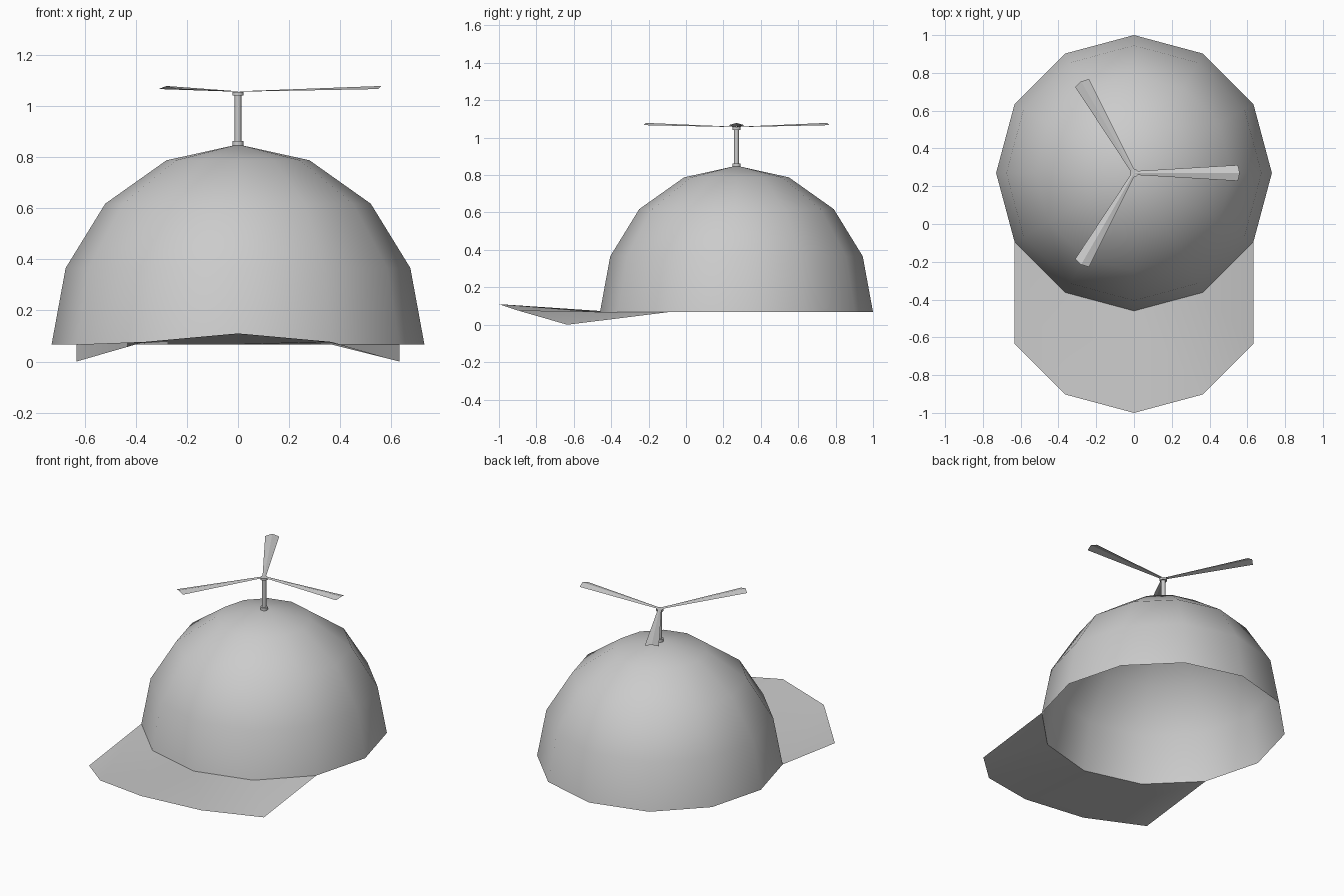
import bpy, bmesh
from math import radians, pi, sin, cos
from mathutils import Matrix, Vector

if "Cube" in bpy.data.objects:
    bpy.data.objects.remove(bpy.data.objects["Cube"])

CY = 0.27      # y of the crown axis
R = 0.73       # crown rim radius
RIM_Z = 0.067


def finish(bm, name, smooth_angle=None, up=False):
    bmesh.ops.remove_doubles(bm, verts=bm.verts, dist=1e-4)
    if up:   # open sheets: faces look upward
        bm.normal_update()
        bmesh.ops.reverse_faces(bm, faces=[f for f in bm.faces if f.normal.z < 0])
    else:
        bmesh.ops.recalc_face_normals(bm, faces=bm.faces)
    me = bpy.data.meshes.new(name)
    bm.to_mesh(me)
    bm.free()
    ob = bpy.data.objects.new(name, me)
    bpy.context.collection.objects.link(ob)
    if smooth_angle:
        bpy.ops.object.select_all(action='DESELECT')
        ob.select_set(True)
        bpy.context.view_layer.objects.active = ob
        bpy.ops.object.shade_smooth_by_angle(angle=radians(smooth_angle))
    return ob


def lathe(name, profile, sides, smooth_angle):
    """Spin an (r, z) profile round the crown axis."""
    bm = bmesh.new()
    vs = [bm.verts.new((r, CY, z)) for r, z in profile]
    es = [bm.edges.new(p) for p in zip(vs, vs[1:])]
    bmesh.ops.spin(bm, geom=vs + es, cent=(0, CY, 0), axis=(0, 0, 1),
                   angle=2 * pi, steps=sides, use_merge=False)
    return finish(bm, name, smooth_angle)


# Crown: open twelve-sided dome
lathe("crown", [(R, RIM_Z), (0.675, 0.366), (0.52, 0.618), (0.28, 0.788), (0, 0.85)], 12, 50)

# Spindle with a collar at each end
lathe("spindle", [(0, 0.845), (0.022, 0.845), (0.022, 0.863), (0.013, 0.863),
                  (0.013, 1.042), (0.022, 1.042), (0.022, 1.056), (0, 1.056)], 12, 40)

# Visor: thin sheet from the front of the rim to a curved front edge
bm = bmesh.new()
front_z = [0.0, 0.077, 0.11, 0.077, 0.0]
inner, outer = [], []
for i, z in enumerate(front_z):
    a = radians(210 + 30 * i)
    x, y = R * cos(a), R * sin(a)
    inner.append(bm.verts.new((x, CY + y, RIM_Z)))
    outer.append(bm.verts.new((x, y - CY, z)))
for i in range(4):
    bm.faces.new((inner[i], outer[i], outer[i + 1], inner[i + 1]))
finish(bm, "visor", 40, up=True)

# Propeller: three thin ridged blades meeting over the spindle
bm = bmesh.new()
stations = [  # edge, ridge, edge at root and tip
    [(0.02, -0.011, 1.057), (0.02, 0, 1.059), (0.02, 0.011, 1.057)],
    [(0.55, -0.042, 1.067), (0.56, 0, 1.079), (0.55, 0.042, 1.067)],
]
for k in range(3):
    rot = Matrix.Translation((0, CY, 0)) @ Matrix.Rotation(radians(120 * k), 4, 'Z')
    root, tip = [[bm.verts.new(rot @ Vector(p)) for p in s] for s in stations]
    hub = bm.verts.new((0, CY, 1.059))
    for i in range(2):
        bm.faces.new((root[i], tip[i], tip[i + 1], root[i + 1]))
        bm.faces.new((hub, root[i], root[i + 1]))
finish(bm, "propeller", up=True)
